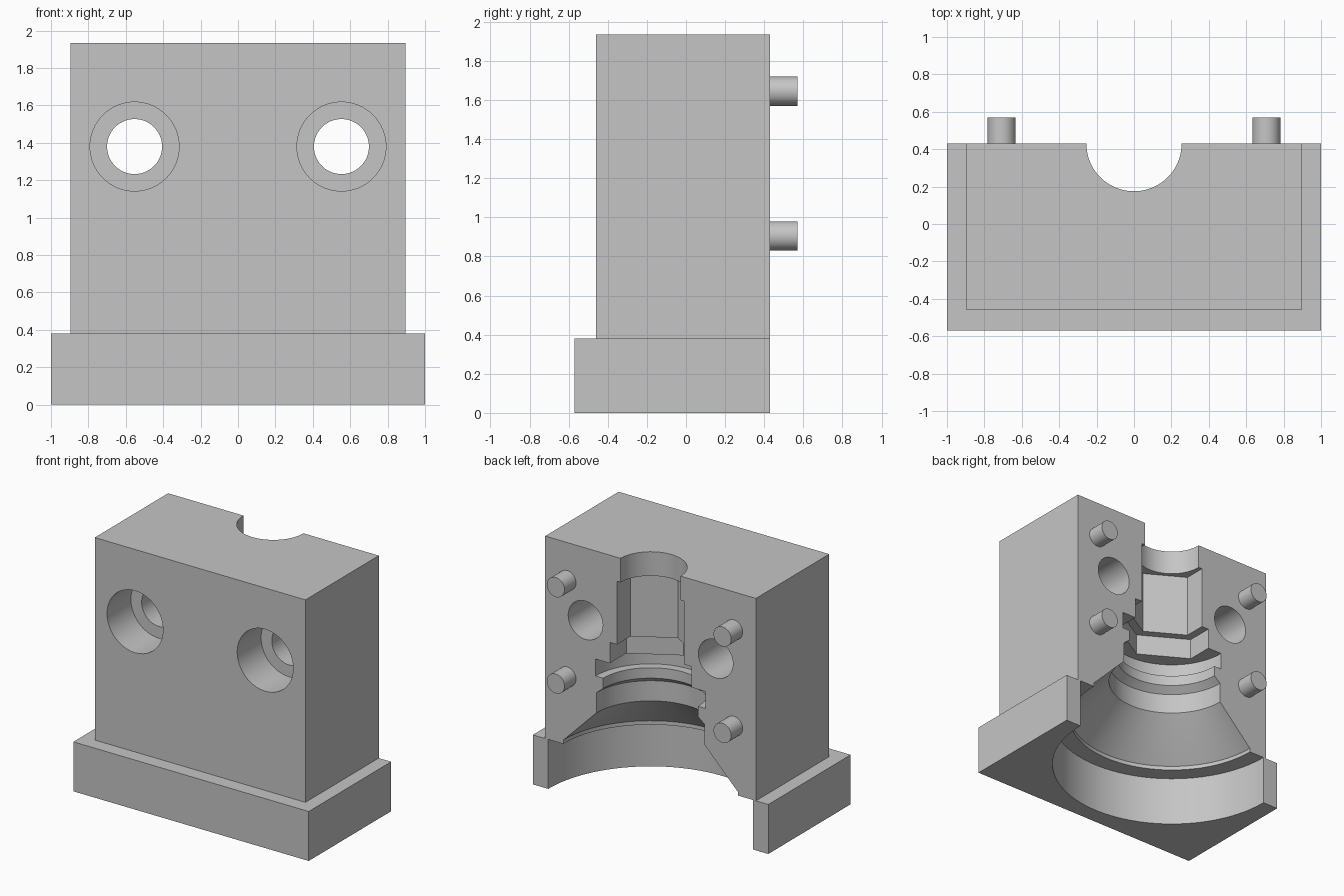
import bpy
import bmesh
import math
from mathutils import Matrix

old = bpy.data.objects.get("Cube")
if old:
    bpy.data.objects.remove(old, do_unlink=True)

TOP = 1.935       # height of the block
BACK = 0.43       # parting plane, also holds the cavity axis
STEP = 0.38       # height of the base flange

grey = bpy.data.materials.new("plain_grey")
grey.use_nodes = True
colour = (0.56, 0.56, 0.56, 1)
grey.diffuse_color = colour
grey.node_tree.nodes["Principled BSDF"].inputs["Base Color"].default_value = colour


def finish(name, bm):
    bmesh.ops.recalc_face_normals(bm, faces=bm.faces[:])
    mesh = bpy.data.meshes.new(name)
    bm.to_mesh(mesh)
    bm.free()
    obj = bpy.data.objects.new(name, mesh)
    mesh.materials.append(grey)
    bpy.context.collection.objects.link(obj)
    return obj


def box(name, x, y0, y1, z0, z1):
    bm = bmesh.new()
    bmesh.ops.create_cube(bm, size=1)
    for v in bm.verts:
        v.co = (2 * x * v.co.x,
                y0 + (v.co.y + 0.5) * (y1 - y0),
                z0 + (v.co.z + 0.5) * (z1 - z0))
    return finish(name, bm)


def lathe(name, profile, sides, turn):
    """Closed solid from (radius, height) points around the cavity axis."""
    bm = bmesh.new()
    rings = []
    for r, z in profile:
        ring = []
        for i in range(sides):
            a = turn + math.tau * i / sides
            ring.append(bm.verts.new((r * math.cos(a), BACK + r * math.sin(a), z)))
        rings.append(ring)
    for a, b in zip(rings, rings[1:]):
        for i in range(sides):
            j = (i + 1) % sides
            bm.faces.new((a[i], a[j], b[j], b[i]))
    bm.faces.new(rings[0])
    bm.faces.new(rings[-1])
    return finish(name, bm)


def rod(name, x, z, r, y0, y1):
    """Cylinder lying along y."""
    bm = bmesh.new()
    place = Matrix.Translation((x, (y0 + y1) / 2, z)) @ Matrix.Rotation(math.pi / 2, 4, "X")
    bmesh.ops.create_cone(bm, cap_ends=True, segments=64, radius1=r, radius2=r,
                          depth=y1 - y0, matrix=place)
    return finish(name, bm)


def select(obj):
    bpy.ops.object.select_all(action="DESELECT")
    bpy.context.view_layer.objects.active = obj
    obj.select_set(True)


def combine(target, tool, operation="DIFFERENCE"):
    tool.hide_render = True
    mod = target.modifiers.new("cut", "BOOLEAN")
    mod.operation = operation
    mod.solver = "EXACT"
    mod.object = tool
    select(target)
    bpy.ops.object.modifier_apply(modifier=mod.name)
    bpy.data.objects.remove(tool, do_unlink=True)


def smooth(obj):
    select(obj)
    bpy.ops.object.shade_smooth_by_angle(angle=math.radians(25))


# Block with its wider base flange
block = box("mold_block", 0.895, -0.46, 0.6, 0.2, TOP)
combine(block, box("base_flange", 1.0, -0.57, 0.7, 0, STEP), "UNION")
combine(block, box("back_trim", 1.5, BACK, 1.2, -0.5, 2.5))

# Round part of the cavity: groove, ridge, neck, flare, lip, wide base opening
depths = [(0.467, 0.83), (0.467, 0.96), (0.403, 0.96), (0.403, 1.04),
          (0.458, 1.085), (0.458, 1.24), (0.73, 1.515), (0.742, 1.525),
          (0.742, TOP - STEP), (0.87, TOP - STEP), (0.87, TOP + 0.1)]
combine(block, lathe("round_cavity", [(r, TOP - d) for r, d in depths],
                     96, math.pi / 96))

# Hexagonal pockets and round top opening
for name, r, d0, d1, sides, turn in (
        ("nut_pocket", 0.4, 0.67, 0.9, 6, math.pi / 6),
        ("shank_pocket", 0.33, 0.185, 0.75, 6, math.pi / 6),
        ("top_opening", 0.255, -0.1, 0.5, 64, math.pi / 64)):
    combine(block, lathe(name, [(r, TOP - d0), (r, TOP - d1)], sides, turn))

# Counterbored bolt holes
for side in (-1, 1):
    combine(block, rod("bolt_hole", side * 0.553, 1.38, 0.147, -0.7, 0.7))
    combine(block, rod("counterbore", side * 0.553, 1.38, 0.238, -0.7, -0.17))
smooth(block)

# Locating pins on the parting face
for side, label in ((1, "left"), (-1, "right")):
    for z, level in ((1.645, "upper"), (0.905, "lower")):
        smooth(rod(f"{level}_{label}_pin", side * 0.708, z, 0.075, BACK - 0.02, 0.57))
